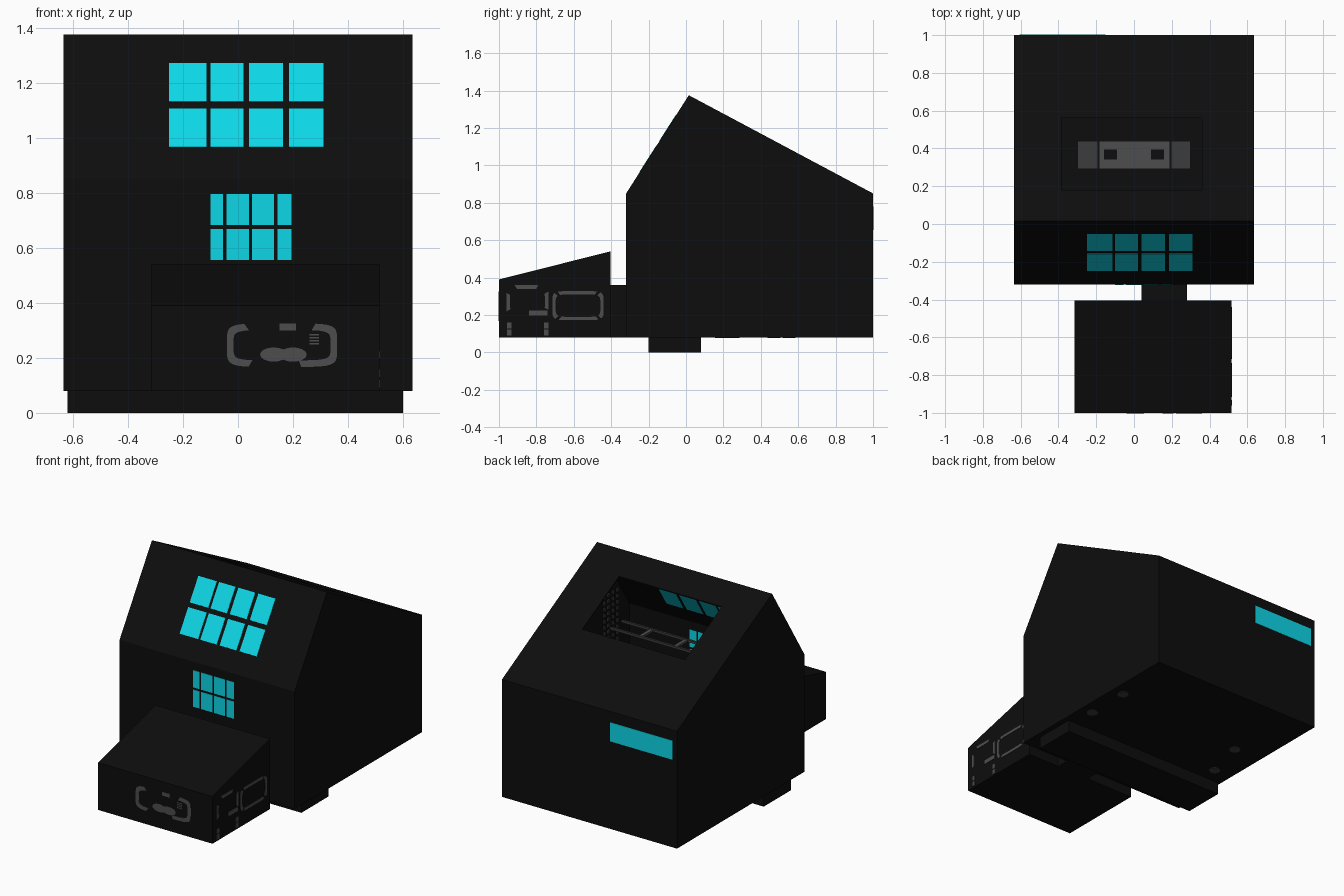
import bpy, bmesh, math
from mathutils import Vector

if "Cube" in bpy.data.objects:
    bpy.data.objects.remove(bpy.data.objects["Cube"])


def material(name, r, g, b):
    m = bpy.data.materials.new(name)
    m.use_nodes = True
    m.diffuse_color = (r, g, b, 1)
    node = m.node_tree.nodes["Principled BSDF"]
    node.inputs["Base Color"].default_value = (r, g, b, 1)
    node.inputs["Roughness"].default_value = 0.8
    return m


BLACK = material("black", 0.004, 0.004, 0.004)
CYAN = material("cyan glass", 0.004, 0.68, 0.8)
GREY = material("mid grey", 0.075, 0.075, 0.075)
DARK = material("dark grey", 0.045, 0.045, 0.045)


def finish(name, bm, mat):
    bmesh.ops.recalc_face_normals(bm, faces=bm.faces)
    me = bpy.data.meshes.new(name)
    bm.to_mesh(me)
    bm.free()
    me.materials.append(mat)
    ob = bpy.data.objects.new(name, me)
    bpy.context.collection.objects.link(ob)
    return ob


def prism(name, profile, x0, x1, mat):
    """Side profile (y, z) drawn out along x."""
    bm = bmesh.new()
    face = bm.faces.new([bm.verts.new((x0, y, z)) for y, z in profile])
    ext = bmesh.ops.extrude_face_region(bm, geom=[face])["geom"]
    verts = [v for v in ext if isinstance(v, bmesh.types.BMVert)]
    bmesh.ops.translate(bm, verts=verts, vec=(x1 - x0, 0, 0))
    return finish(name, bm, mat)


def box(name, x0, x1, y0, y1, z0, z1, mat):
    return prism(name, [(y0, z0), (y1, z0), (y1, z1), (y0, z1)], x0, x1, mat)


# House shell: thin walls, open skylight in the long back slope
EAVE, RIDGE, FRONT, RIDGE_Y = 0.85, 1.375, -0.32, 0.015
shell = prism("house_shell", [(FRONT, 0.08), (1, 0.08), (1, EAVE),
              (RIDGE_Y, RIDGE), (FRONT, EAVE)], -0.635, 0.635, BLACK)
solid = shell.modifiers.new("walls", "SOLIDIFY")
solid.thickness, solid.offset, solid.use_even_offset = 0.006, -1, True
cutter = box("skylight_cutter", -0.385, 0.36, 0.18, 0.56, 1.0, 1.45, BLACK)
cutter.hide_render = True
cutter.hide_set(True)
cut = shell.modifiers.new("skylight", "BOOLEAN")
cut.operation, cut.object, cut.solver = "DIFFERENCE", cutter, "EXACT"
bpy.context.view_layer.update()
baked = bpy.data.meshes.new_from_object(
    shell.evaluated_get(bpy.context.evaluated_depsgraph_get()))
shell.modifiers.clear()
shell.data = baked
bpy.data.objects.remove(cutter)

# Base beam, front room and connecting passage
box("base_beam", -0.62, 0.60, -0.2, 0.08, 0, 0.082, BLACK)
prism("front_room", [(-1, 0.08), (-0.405, 0.08), (-0.405, 0.54), (-1, 0.39)],
      -0.315, 0.515, BLACK)
box("passage", 0.04, 0.28, -0.41, -0.318, 0.08, 0.36, BLACK)


# Window panes, set through the thin walls
def pane(name, low, high, x0, x1):
    a, b = Vector(low), Vector(high)
    d = (b - a).normalized()
    n = Vector((-d.y, d.x))
    mid = -0.003 * n
    q = [a + n * 0.002, b + n * 0.002, b - n * 0.0075, a - n * 0.0075]
    prism(name, [tuple(p) for p in q], x0, x1, CYAN)


def on_roof(z):
    return (FRONT + (z - EAVE) * (RIDGE_Y - FRONT) / (RIDGE - EAVE), z)


def on_wall(z):
    return (FRONT, z)


def window(name, columns, rows, place):
    for z0, z1 in rows:
        for x0, x1 in columns:
            pane(name, place(z0), place(z1), x0, x1)


window("roof_pane", [(-0.25, -0.115), (-0.1, 0.02), (0.04, 0.163), (0.185, 0.31)],
       [(0.965, 1.105), (1.13, 1.27)], on_roof)
window("wall_pane", [(-0.1, -0.055), (-0.042, 0.04), (0.05, 0.13), (0.143, 0.195)],
       [(0.555, 0.668), (0.682, 0.795)], on_wall)
box("back_window", -0.605, -0.15, 0.9925, 1.0, 0.655, 0.78, CYAN).location.y = 0.002


# Thin grey trim on the front room
def on_front(a, z):
    return (a, -1.002, z)


def on_side(a, z):
    return (0.517, a, z)


def trim_ring(name, place, a0, a1, z0, z1, width, keep):
    """Rounded frame; keep(u, v) picks the pieces that remain."""
    bm = bmesh.new()
    ca, cz, ra, rz = (a0 + a1) / 2, (z0 + z1) / 2, (a1 - a0) / 2, (z1 - z0) / 2
    count = 64

    def point(i, inset):
        t = 2 * math.pi * (i + 0.5) / count
        c, s = math.cos(t), math.sin(t)
        u = math.copysign(abs(c) ** 0.35, c)
        v = math.copysign(abs(s) ** 0.35, s)
        return u, v, place(ca + u * (ra - inset), cz + v * (rz - inset))

    for i in range(count):
        u, v, p = point(i, 0)
        if keep(u, v):
            quad = [p, point(i + 1, 0)[2], point(i + 1, width)[2], point(i, width)[2]]
            bm.faces.new([bm.verts.new(c) for c in quad])
    bmesh.ops.remove_doubles(bm, verts=bm.verts, dist=0.0001)
    ob = finish(name, bm, GREY)
    mod = ob.modifiers.new("thickness", "SOLIDIFY")
    mod.thickness, mod.offset = 0.003, 0


trim_ring("front_trim", on_front, -0.04, 0.36, 0.167, 0.325, 0.024,
          lambda u, v: abs(u) > 0.65 or (v < 0 and u > -0.15))
trim_ring("side_trim_rear", on_side, -0.715, -0.44, 0.172, 0.328, 0.018,
          lambda u, v: abs(u) > 0.9 or abs(u) < 0.75)
trim_ring("side_trim_front", on_side, -0.96, -0.735, 0.185, 0.36, 0.02,
          lambda u, v: abs(u) < 0.55 and v > 0 or abs(v) < 0.6)


def front_plate(name, a0, a1, z0, z1):
    box(name, a0, a1, -1.003, -0.999, z0, z1, GREY)


def side_plate(name, a0, a1, z0, z1):
    box(name, 0.513, 0.518, a0, a1, z0, z1, GREY)


front_plate("upper_trim", 0.15, 0.21, 0.3, 0.325)
for i in range(4):
    z = 0.248 + i * 0.011
    front_plate("front_vent_slat", 0.26, 0.295, z, z + 0.006)
for x in (0.13, 0.2):
    bm = bmesh.new()
    bmesh.ops.create_circle(bm, cap_ends=True, segments=16, radius=1)
    for v in bm.verts:
        v.co = on_front(x + v.co.x * 0.05, 0.212 + v.co.y * 0.026)
    finish("front_oval", bm, GREY)
side_plate("side_bar", -0.84, -0.74, 0.198, 0.225)
for y in (-0.945, -0.748):
    for z in (0.09, 0.128):
        side_plate("lower_side_tab", y - 0.012, y + 0.012, z, z + 0.032)

# Bench below the skylight, with two dark openings
box("bench_middle", -0.185, 0.19, 0.29, 0.44, 0.1, 0.3, GREY)
for s, inner in ((-1, 0.19), (1, 0.195)):
    x0, x1 = sorted((s * inner, s * 0.3))
    box("bench_end", x0, x1, 0.29, 0.44, 0.1, 0.3, DARK)
    box("bench_opening", s * 0.125 - 0.035, s * 0.125 + 0.035,
        0.342, 0.395, 0.298, 0.303, BLACK)

# Loft rails and perforated wall panel inside
for y in (-0.1, -0.22):
    box("loft_rail", -0.62, 0.62, y - 0.007, y + 0.007, 0.765, 0.78, DARK)
for x in (-0.2, 0.15, 0.4):
    box("loft_crosspiece", x - 0.012, x + 0.012, -0.22, -0.1, 0.765, 0.778, GREY)
for i in range(4):
    for j in range(12):
        y, z = -0.18 + i * 0.045, 0.55 + j * 0.04
        if z < on_roof(0.85)[1] + (y - FRONT) * 1.4:
            box("wall_panel_stud", 0.62, 0.629, y - 0.009, y + 0.009,
                z - 0.01, z + 0.01, DARK)

# Round feet pads beneath the house
for x, y in ((0.55, 0.55), (0.55, 0.25), (-0.43, 0.47), (-0.5, 0.19)):
    bm = bmesh.new()
    bmesh.ops.create_cone(bm, cap_ends=True, segments=20, radius1=0.035,
                          radius2=0.035, depth=0.006)
    bmesh.ops.translate(bm, verts=bm.verts, vec=(x, y, 0.079))
    finish("floor_pad", bm, DARK)
